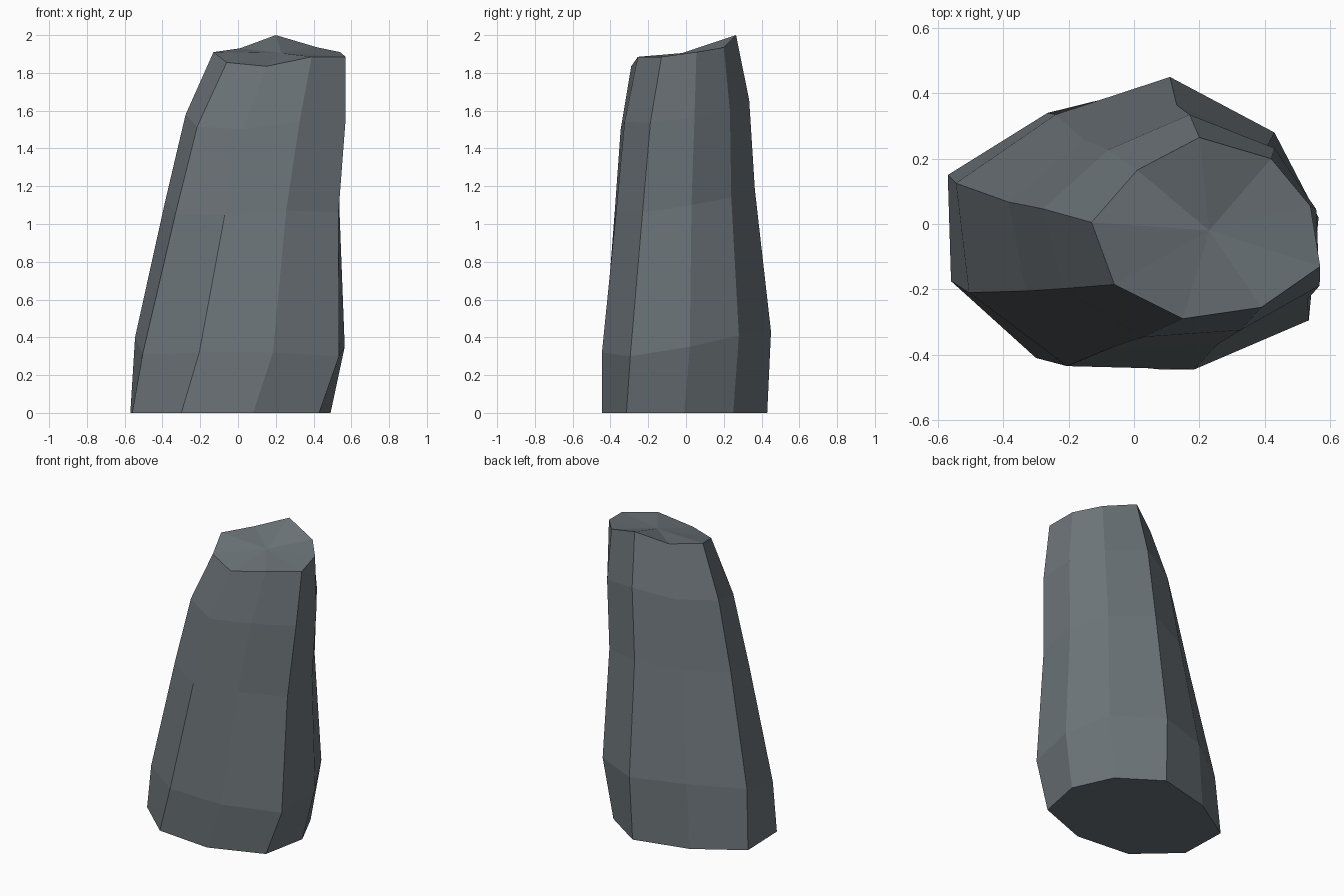
import bpy
import bmesh
from mathutils import Vector

default_cube = bpy.data.objects.get("Cube")
if default_cube:
    bpy.data.objects.remove(default_cube, do_unlink=True)


def make_material(name, colour):
    material = bpy.data.materials.new(name)
    material.use_nodes = True
    material.diffuse_color = colour
    shader = material.node_tree.nodes["Principled BSDF"]
    shader.inputs["Base Color"].default_value = colour
    shader.inputs["Roughness"].default_value = 0.9
    return material


def blend_ring(lower, upper, across, height, shift=(0, 0), bulge=1.0):
    """In-between ring: separate blend for plan position and for height."""
    ring = []
    for a, b in zip(lower, upper):
        point = a.lerp(b, across)
        point.z = a.z + (b.z - a.z) * height
        ring.append(point + Vector((*shift, 0)))
    middle = sum(ring, Vector()) / len(ring)
    for point in ring:
        point.xy = middle.xy + (point.xy - middle.xy) * bulge
    return ring


def loft(name, rings, peak, material):
    """Skin the rings with quads, close the foot and fan the top to a peak."""
    bm = bmesh.new()
    loops = [[bm.verts.new(point) for point in ring] for ring in rings]
    count = len(loops[0])
    for low, high in zip(loops, loops[1:]):
        for i in range(count):
            j = (i + 1) % count
            bm.faces.new((low[i], low[j], high[j], high[i]))
    tip = bm.verts.new(peak)
    for i in range(count):
        bm.faces.new((loops[-1][i], loops[-1][(i + 1) % count], tip))
    bm.faces.new(list(reversed(loops[0])))
    bmesh.ops.recalc_face_normals(bm, faces=bm.faces[:])

    mesh = bpy.data.meshes.new(name)
    bm.to_mesh(mesh)
    bm.free()
    mesh.materials.append(material)
    rock = bpy.data.objects.new(name, mesh)
    bpy.context.collection.objects.link(rock)
    return rock


# Outline of the foot on the ground
foot = [Vector((x, y, 0)) for x, y in (
    (-.57, .15), (-.56, -.175), (-.3, -.41), (.08, -.445), (.43, -.315),
    (.49, -.01), (.37, .25), (.1, .43), (-.265, .34))]

# Widest ring, just above the foot
shoulder = [Vector(p) for p in (
    (-.545, .125, .4), (-.505, -.21, .31), (-.205, -.435, .32),
    (.185, -.445, .32), (.535, -.295, .3), (.565, .02, .35),
    (.43, .28, .41), (.11, .45, .43), (-.24, .335, .43))]

# Slanted rim around the top
rim = [Vector(p) for p in (
    (-.13, .005, 1.91), (-.06, -.185, 1.855), (.15, -.29, 1.835),
    (.39, -.255, 1.885), (.57, -.13, 1.885), (.54, .055, 1.91),
    (.42, .2, 1.935), (.2, .265, 2), (.01, .165, 1.93))]

# Narrow waist and upper bulge between shoulder and rim
waist = blend_ring(shoulder, rim, .43, .48, shift=(-.018, -.006))
upper_bulge = blend_ring(shoulder, rim, .67, .78, bulge=1.025)

stone = make_material("slate grey stone", (.15, .175, .19, 1))
loft("rock_pillar", [foot, shoulder, waist, upper_bulge, rim],
     Vector((.23, -.02, 1.905)), stone)
